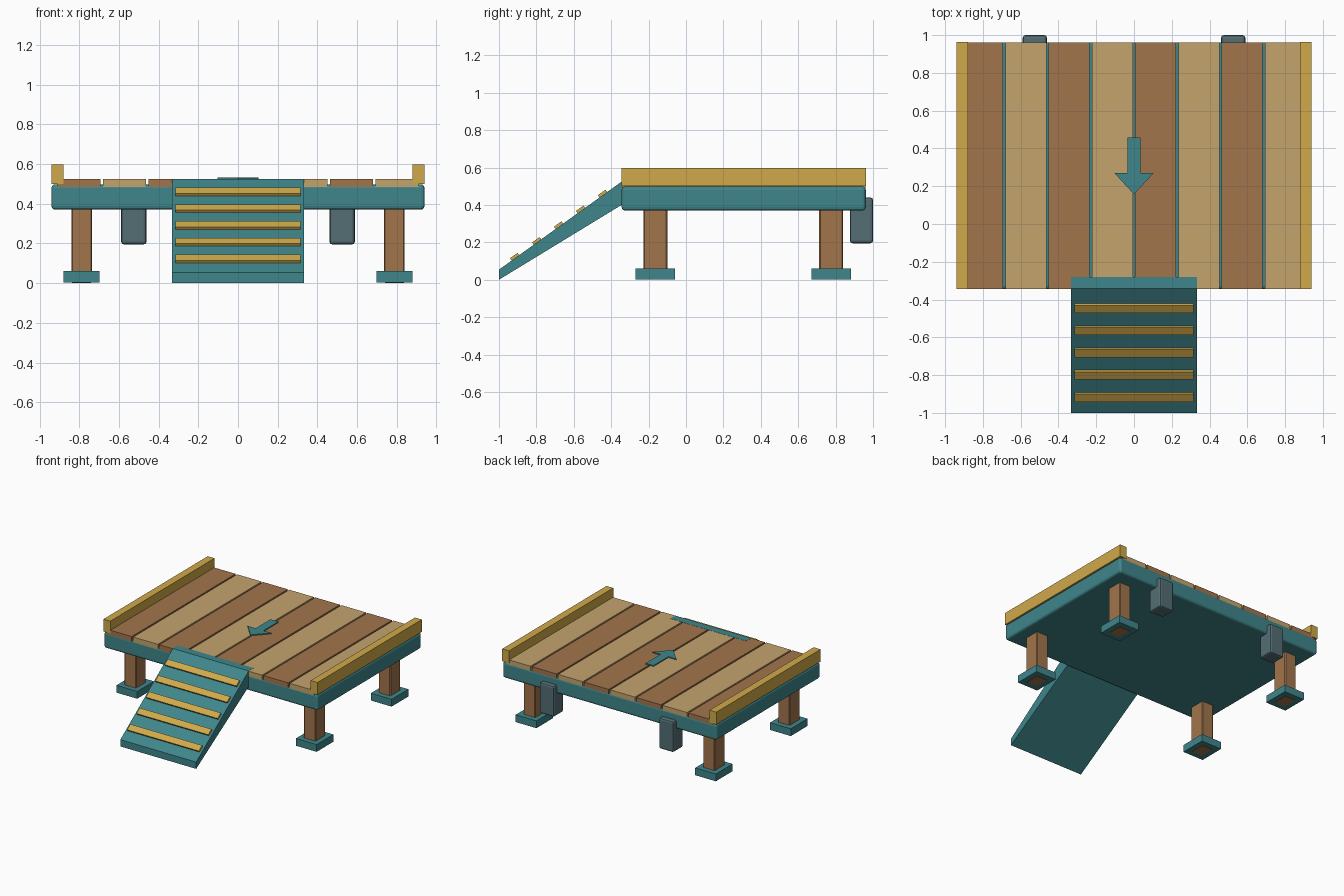
import bpy, bmesh, math
from mathutils import Matrix

if "Cube" in bpy.data.objects:
    bpy.data.objects.remove(bpy.data.objects["Cube"])


def mat(name, r, g, b):
    lin = [((c / 255 + 0.055) / 1.055) ** 2.4 for c in (r, g, b)]
    m = bpy.data.materials.new(name)
    m.diffuse_color = (*lin, 1)
    m.use_nodes = True
    m.node_tree.nodes["Principled BSDF"].inputs["Base Color"].default_value = m.diffuse_color
    return m


TEAL = mat("teal paint", 63, 134, 139)
TAN = mat("light wood", 197, 164, 109)
BROWN = mat("dark wood", 162, 117, 76)
GOLD = mat("yellow paint", 208, 169, 74)
SLATE = mat("slate rubber", 84, 110, 116)


def finish(name, bm, material, bevel=0, segments=2):
    bmesh.ops.recalc_face_normals(bm, faces=bm.faces)
    if bevel:
        bmesh.ops.bevel(bm, geom=bm.edges[:], offset=bevel, segments=segments,
                        profile=0.5, affect='EDGES')
    me = bpy.data.meshes.new(name)
    bm.to_mesh(me)
    bm.free()
    me.materials.append(material)
    ob = bpy.data.objects.new(name, me)
    bpy.context.collection.objects.link(ob)
    return ob


def box(name, x, y, z, material, bevel=0, segments=2):
    """Box from (min, max) ranges on each axis."""
    bm = bmesh.new()
    bmesh.ops.create_cube(bm, size=1)
    for v in bm.verts:
        v.co = [sum(r) / 2 + c * (r[1] - r[0]) for c, r in zip(v.co, (x, y, z))]
    return finish(name, bm, material, bevel, segments)


def prism(name, points, offset, material):
    """Extrude a closed outline of 3D points along offset."""
    bm = bmesh.new()
    face = bm.faces.new([bm.verts.new(p) for p in points])
    ext = bmesh.ops.extrude_face_region(bm, geom=[face])
    bmesh.ops.translate(bm, vec=offset,
                        verts=[g for g in ext['geom'] if isinstance(g, bmesh.types.BMVert)])
    return finish(name, bm, material)


# deck frame
box("deck_frame", (-0.94, 0.94), (-0.344, 0.962), (0.37, 0.498), TEAL, 0.018, 3)

# alternating planks
for i in range(8):
    cx = (i - 3.5) * 0.229
    box(f"plank_{i + 1}", (cx - 0.108, cx + 0.108), (-0.343, 0.96), (0.485, 0.525),
        TAN if i % 2 else BROWN)

for s, side in ((-1, "left"), (1, "right")):
    # side rail
    box(f"{side}_rail", sorted((s * 0.88, s * 0.94)), (-0.345, 0.963), (0.5, 0.598), GOLD)
    # legs with foot pads
    for y, end in ((-0.164, "front"), (0.776, "back")):
        cx = s * 0.788
        box(f"{end}_{side}_leg", (cx - 0.052, cx + 0.052), (y - 0.064, y + 0.064),
            (0, 0.39), BROWN, 0.006, 1)
        box(f"{end}_{side}_foot", (cx - 0.091, cx + 0.091), (y - 0.105, y + 0.105),
            (0.002, 0.06), TEAL)
    # rear bumper
    cx = s * 0.525
    box(f"{side}_bumper", (cx - 0.064, cx + 0.064), (0.876, 1.0), (0.195, 0.44), SLATE, 0.014, 2)

# ramp with a lip on the deck
ramp = [(-1, 0), (-1, 0.054), (-0.342, 0.526), (-0.28, 0.526), (-0.28, 0.44), (-0.344, 0.4)]
prism("ramp", [(-0.333, y, z) for y, z in ramp], (0.666, 0, 0), TEAL)

# ramp grip slats
slope = math.atan2(0.472, 0.658)
for i in range(5):
    y = -0.912 + i * 0.1175
    z = 0.054 + (y + 1) * math.tan(slope)
    ob = box(f"ramp_slat_{i + 1}", (-0.315, 0.315), (-0.025, 0.025), (-0.012, 0.015), GOLD)
    ob.data.transform(Matrix.Translation((0, y, z)) @ Matrix.Rotation(slope, 4, 'X'))

# direction arrow plate
half = [(0.035, 0.457), (0.035, 0.27), (0.104, 0.27)]
outline = half + [(0, 0.157)] + [(-x, y) for x, y in reversed(half)]
prism("arrow_plate", [(x, y, 0.524) for x, y in outline], (0, 0, 0.009), TEAL)
